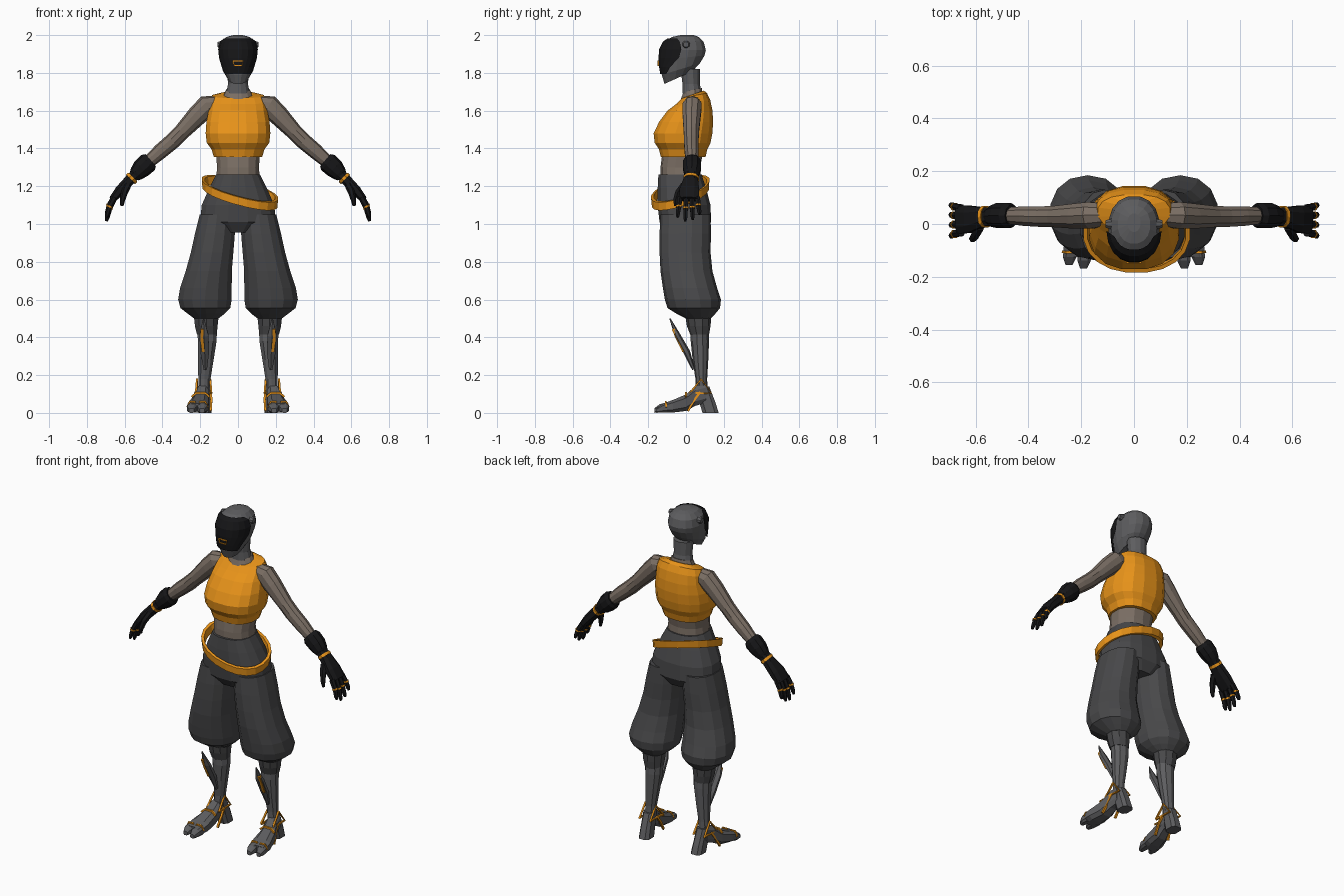
import bpy, bmesh
from math import cos, sin, pi, radians
from mathutils import Vector as V

COLORS = {"orange": (0.8, 0.29, 0.01), "dark_cloth": (0.065, 0.065, 0.068), "skin": (0.2, 0.16, 0.13),
          "black": (0.008, 0.008, 0.009), "shell_grey": (0.11, 0.11, 0.115)}
MATS = {}
for key, rgb in COLORS.items():
    MATS[key] = bpy.data.materials.new(key)
    MATS[key].diffuse_color = (*rgb, 1)


# A ring is (centre, u half-axis, v half-axis)
def hring(cx, hw, y0, y1, z, tilt=0, tilt_x=0):
    """Horizontal ring, optionally tilted."""
    r = (y1 - y0) / 2
    return V((cx, (y0 + y1) / 2, z)), V((hw, 0, tilt_x * hw)), V((0, r, tilt * r))


def yring(cx, hw, z0, z1, y):
    """Upright ring facing along y."""
    return V((cx, y, (z0 + z1) / 2)), V((hw, 0, 0)), V((0, 0, (z1 - z0) / 2))


def path(pts, ref=(0, 1, 0)):
    """Rings across a path of (x, y, z, ru, rv)."""
    c = [V(p[:3]) for p in pts]
    out = []
    for i, p in enumerate(pts):
        t = (c[min(i + 1, len(c) - 1)] - c[max(i - 1, 0)]).normalized()
        u = (V(ref) - t * t.dot(V(ref))).normalized()
        out.append((c[i], u * p[3], t.cross(u) * p[4]))
    return out


def loft(name, color, rings, n=12, e=2.0, mirror=False, spans=None, closed=False):
    """Skin rings into a mesh; spans gives half-angles for an open front shell."""
    bm = bmesh.new()
    rows = []
    for k, (c, u, v) in enumerate(rings):
        row = []
        for i in range(n):
            a = 2 * pi * (i + 0.5) / n
            if spans:
                a = radians(-90 + spans[k] * (2 * i / (n - 1) - 1))
            f = [abs(w) ** (2 / e) * (1 if w > 0 else -1) for w in (cos(a), sin(a))]
            row.append(bm.verts.new(c + u * f[0] + v * f[1]))
        rows.append(row)
    pairs = list(zip(rows, rows[1:])) + ([(rows[-1], rows[0])] if closed else [])
    for a, b in pairs:
        for i in range(n - 1 if spans else n):
            j = (i + 1) % n
            bm.faces.new((a[i], a[j], b[j], b[i]))
    if not spans and not closed:
        bm.faces.new(rows[0])
        bm.faces.new(rows[-1])
    bmesh.ops.recalc_face_normals(bm, faces=bm.faces)
    me = bpy.data.meshes.new(name)
    bm.to_mesh(me)
    bm.free()
    me.materials.append(MATS[color])
    ob = bpy.data.objects.new(name, me)
    bpy.context.collection.objects.link(ob)
    if mirror:
        ob.modifiers.new("Mirror", 'MIRROR').use_mirror_merge = False
    return ob


def strip(name, pts, r=0.007, ref=(1, 0, 0), mirror=True):
    """Thin orange band along points."""
    return loft(name, "orange", path([(*p, r, r) for p in pts], ref), 4, mirror=mirror)


# Helmet, visor, mouth trim and ear discs
loft("helmet", "shell_grey", [
    hring(0, .055, -.115, .035, 1.775, .45), hring(0, .083, -.13, .075, 1.82, .3),
    hring(0, .094, -.138, .1, 1.88, .1), hring(0, .098, -.135, .107, 1.92),
    hring(0, .088, -.113, .095, 1.965), hring(0, .062, -.075, .07, 1.99),
    hring(0, .025, -.03, .04, 2.0)], 16, 2.2)
loft("visor", "black", [
    hring(0, .091, -.137, .08, 1.795), hring(0, .096, -.143, .09, 1.83),
    hring(0, .101, -.147, .105, 1.88), hring(0, .105, -.144, .112, 1.925),
    hring(0, .095, -.122, .1, 1.967), hring(0, .08, -.098, .085, 1.983)],
    10, 2.2, spans=[48, 62, 84, 87, 80, 65])
mouth = [(-.028, 1.862), (.028, 1.862), (.02, 1.838), (-.02, 1.838), (-.028, 1.862)]
strip("mouth_trim", [(x, -.147, z) for x, z in mouth], .004, (0, 1, 0), False)
loft("ear_discs", "shell_grey", path([(.085, .0, 1.95, .022, .022), (.108, .0, 1.95, .015, .015)]), 8, mirror=True)
loft("neck", "shell_grey", [hring(0, .065, -.02, .085, 1.69), hring(0, .055, -.02, .075, 1.74),
                            hring(0, .06, -.03, .075, 1.82)], 12)
loft("collar_skin", "skin", [hring(0, .09, -.04, .095, 1.65, .3), hring(0, .065, -.015, .085, 1.71, .2)], 12)

# Torso
loft("crop_top", "orange", [
    hring(0, .13, -.135, .105, 1.355), hring(0, .142, -.145, .115, 1.395),
    hring(0, .168, -.168, .132, 1.43), hring(0, .174, -.174, .142, 1.48),
    hring(0, .17, -.145, .146, 1.54), hring(0, .158, -.1, .142, 1.60),
    hring(0, .152, -.055, .13, 1.645, .12), hring(0, .138, -.022, .112, 1.68, .2),
    hring(0, .08, -.012, .095, 1.688, .35)], 16, 2.4)
loft("midriff", "skin", [hring(0, .12, -.135, .08, 1.22), hring(0, .113, -.135, .075, 1.3),
                         hring(0, .12, -.125, .09, 1.38)], 14, 2.3)

# Trousers and tilted belt
loft("trouser_hips", "dark_cloth", [
    hring(0, .1, -.1, .1, .955), hring(0, .205, -.142, .135, 1.01), hring(0, .195, -.153, .132, 1.1),
    hring(0, .155, -.152, .108, 1.19), hring(0, .118, -.148, .085, 1.262)], 16, 2.4)
loft("trouser_legs", "dark_cloth", [
    hring(.11, .095, -.135, .13, 1.05), hring(.122, .108, -.14, .132, .95),
    hring(.137, .115, -.14, .13, .85), hring(.155, .125, -.135, .14, .75),
    hring(.17, .14, -.122, .165, .66), hring(.175, .145, -.112, .185, .6),
    hring(.173, .135, -.098, .18, .555), hring(.168, .1, -.05, .155, .525),
    hring(.168, .066, -.0, .13, .5)], 14, 2.2, mirror=True)
belt = [(.182, -.165, .105, -.022), (.188, -.172, .11, .022), (.204, -.186, .125, .022), (.2, -.182, .122, -.022)]
loft("belt", "orange", [hring(.01, hw, a, b, 1.165 + dz, .3, -.26) for hw, a, b, dz in belt], 20, 2.2, closed=True)

# Lower legs
loft("knee_cuffs", "dark_cloth", [hring(.165, .055, .022, .122, .415), hring(.168, .063, .005, .13, .46),
                                  hring(.168, .07, -.005, .135, .52)], 10, mirror=True)
loft("shins", "shell_grey", [
    hring(.18, .032, .05, .115, .1), hring(.178, .034, .05, .112, .18), hring(.17, .043, .035, .118, .28),
    hring(.163, .052, .025, .122, .38), hring(.163, .054, .025, .12, .43)], 10, mirror=True)
fin = [(.173, .04, .23), (.176, .005, .32), (.18, -.045, .41), (.182, -.085, .5)]
loft("shin_fins", "shell_grey", path([(*p, w, t) for p, w, t in
     zip(fin, (.01, .026, .028, .003), (.008, .018, .016, .003))], (1, 0, 0)), 6, mirror=True)
strip("shin_fin_trim", [(.185, -.012, .325), (.19, -.04, .385), (.19, -.068, .445)], .011)

# Feet: instep, split toes, heel, straps
loft("insteps", "shell_grey", [
    yring(.217, .055, 0, .05, -.125), yring(.21, .058, 0, .07, -.07), yring(.2, .047, .008, .1, 0),
    yring(.19, .038, .035, .145, .05), yring(.183, .033, .05, .16, .105)], 8, 3, mirror=True)
for side, cx, tip in (("inner", .185, -.168), ("outer", .24, -.155)):
    loft(side + "_toes", "shell_grey", [
        yring(cx, .027, 0, .055, -.1), yring(cx + .004, .027, 0, .048, tip + .03),
        yring(cx + .006, .014, 0, .025, tip)], 8, 3, mirror=True)
    strip(side + "_toe_trim", [(cx - .026, -.105, .03), (cx - .012, -.107, .059),
                               (cx + .016, -.107, .059), (cx + .03, -.105, .03)], .006, (0, 1, 0))
loft("heels", "shell_grey", [hring(.175, .036, .085, .175, 0), hring(.177, .034, .07, .16, .05),
                             hring(.18, .032, .055, .125, .14)], 8, 3, mirror=True)
for side, s in (("outer", 1), ("inner", -1)):
    x = .182 + s * .037
    strip(side + "_ankle_strap", [(x + s * .004, .02, .105), (x - s * .002, .08, .178), (x, .135, .105),
                                  (x + s * .003, .02, .105)], .007)
    strip(side + "_arch_strap", [(x, .075, .11), (x + s * .004, .045, .07), (x + .008 + s * .008, .01, .01)], .008)
strip("instep_bands", [(.15, .0, .085), (.175, .0, .106), (.222, .0, .106), (.245, .0, .085)], .007, (0, 1, 0))

# Arms
loft("arms", "skin", path([
    (.115, .035, 1.635, .045, .045), (.165, .033, 1.625, .053, .058), (.215, .03, 1.575, .05, .054),
    (.3, .028, 1.485, .042, .043), (.345, .028, 1.44, .041, .043), (.41, .03, 1.385, .039, .041),
    (.5, .032, 1.305, .03, .031)]), 10, mirror=True)

# Gloves
loft("glove_cuffs", "black", path([
    (.462, .032, 1.338, .042, .042), (.477, .032, 1.325, .05, .054), (.51, .032, 1.295, .05, .052),
    (.535, .03, 1.268, .042, .042), (.55, .03, 1.25, .032, .03)]), 10, mirror=True)
loft("palms", "black", path([
    (.54, .03, 1.265, .034, .03), (.58, .025, 1.225, .042, .03), (.625, .018, 1.178, .055, .028),
    (.665, .016, 1.13, .056, .02)]), 8, 2.6, mirror=True)
loft("wrist_bands", "orange", path([(.558, .028, 1.247, .042, .035), (.569, .027, 1.236, .043, .035)]), 10,
     mirror=True)
for i, (y, drop) in enumerate(((-.032, .105), (.0, .125), (.031, .118), (.06, .09))):
    spread = (y - .015) * .25
    pts = [(.655, y, 1.14, .016, .017), (.68, y + spread * .5, 1.14 - drop * .45, .014, .015),
           (.692, y + spread, 1.14 - drop * .85, .012, .012), (.697, y + spread, 1.14 - drop, .007, .007)]
    loft(f"finger_{i + 1}", "black", path(pts), 6, mirror=True)
    z = 1.14 - drop * .45
    loft(f"finger_band_{i + 1}", "orange", path([
        (.679, y + spread * .5, z + .004, .0165, .0175), (.682, y + spread * .5, z - .004, .0165, .0175)]), 6,
        mirror=True)
loft("thumbs", "black", path([
    (.585, -.01, 1.205, .02, .02), (.602, -.042, 1.165, .018, .018), (.612, -.056, 1.125, .014, .014),
    (.615, -.055, 1.095, .008, .008)]), 6, mirror=True)
